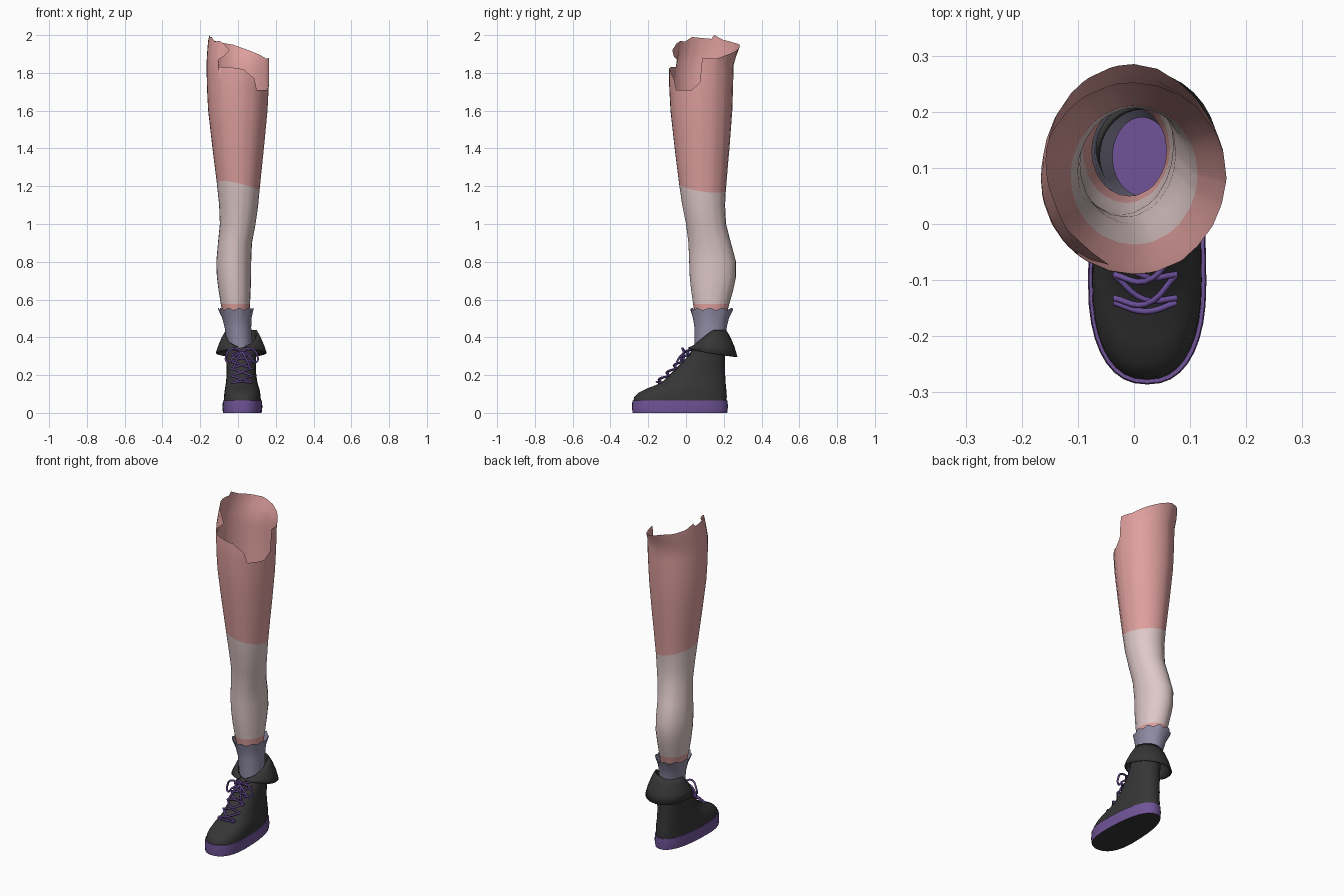
import bpy, math
from math import sin, cos, pi, radians
from mathutils import Vector

if "Cube" in bpy.data.objects:
    bpy.data.objects.remove(bpy.data.objects["Cube"])


def material(name, rgb):
    m = bpy.data.materials.new(name)
    lin = [((c / 255 + 0.055) / 1.055) ** 2.4 for c in rgb]
    m.diffuse_color = (*lin, 1)
    m.use_nodes = True
    m.node_tree.nodes["Principled BSDF"].inputs["Base Color"].default_value = m.diffuse_color
    return m


PINK = material("pink stocking", (222, 160, 158))
PALE = material("pale skin", (222, 200, 200))
GREY = material("grey sock", (143, 139, 164))
BLACK = material("black leather", (54, 54, 54))
PURPLE = material("purple sole", (112, 84, 152))
LACE = material("purple lace", (106, 78, 152))


def interp(table, v):
    """Linear lookup in rows of (key, value, value...)."""
    if v <= table[0][0]:
        return table[0][1:]
    for a, b in zip(table, table[1:]):
        if v <= b[0]:
            t = (v - a[0]) / (b[0] - a[0])
            return [p + (q - p) * t for p, q in zip(a[1:], b[1:])]
    return table[-1][1:]


def loft(name, rings, mats, rule=None, closed=True, caps="", extra=None, angle=50):
    """Skin a stack of rings; rule(row) picks the material slot."""
    n = len(rings[0])
    verts = [p for r in rings for p in r]
    faces, slots = [], []
    for i in range(len(rings) - 1):
        for j in range(n if closed else n - 1):
            k = (j + 1) % n
            faces.append((i * n + j, i * n + k, (i + 1) * n + k, (i + 1) * n + j))
            slots.append(rule(i) if rule else 0)
    if "b" in caps:
        faces.append(tuple(range(n))[::-1])
        slots.append(len(mats) - 1)
    if "t" in caps:
        faces.append(tuple(range(len(verts) - n, len(verts))))
        slots.append(0)
    if extra:
        faces.append(tuple(range(len(verts), len(verts) + len(extra))))
        slots.append(0)
        verts += extra
    me = bpy.data.meshes.new(name)
    me.from_pydata(verts, [], faces)
    for m in mats:
        me.materials.append(m)
    for p, s in zip(me.polygons, slots):
        p.material_index = s
    ob = bpy.data.objects.new(name, me)
    bpy.context.collection.objects.link(ob)
    bpy.ops.object.select_all(action="DESELECT")
    ob.select_set(True)
    bpy.context.view_layer.objects.active = ob
    bpy.ops.object.shade_smooth_by_angle(angle=radians(angle))
    return ob


# Leg: z, xmin, xmax, ymin, ymax
LEG = [(0.50, -0.075, 0.058, 0.05, 0.21), (0.58, -0.092, 0.064, 0.037, 0.23),
       (0.65, -0.103, 0.067, 0.027, 0.25), (0.72, -0.112, 0.07, 0.02, 0.265),
       (0.80, -0.115, 0.07, 0.017, 0.265), (0.90, -0.106, 0.074, 0.013, 0.238),
       (1.0, -0.096, 0.093, 0.0, 0.212), (1.1, -0.1, 0.107, -0.02, 0.207),
       (1.2, -0.11, 0.116, -0.035, 0.212), (1.4, -0.135, 0.137, -0.06, 0.23),
       (1.6, -0.158, 0.156, -0.082, 0.245), (1.75, -0.166, 0.164, -0.09, 0.25),
       (1.86, -0.166, 0.165, -0.088, 0.252), (1.93, -0.162, 0.162, -0.078, 0.285),
       (2.0, -0.155, 0.155, -0.06, 0.285)]


def leg_point(deg, z):
    x0, x1, y0, y1 = interp(LEG, z)
    a = radians(deg)
    return ((x0 + x1) / 2 + (x1 - x0) / 2 * cos(a), (y0 + y1) / 2 + (y1 - y0) / 2 * sin(a), z)


# Ragged top edge: angle, height
EDGE = [(0, 1.88), (25, 1.875), (50, 1.9), (75, 1.925), (100, 1.95), (125, 1.96), (150, 1.975),
        (168, 2.0), (172, 1.98), (190, 1.985), (207, 1.99), (220, 1.965), (231, 1.97), (233, 1.83),
        (255, 1.83), (280, 1.82), (302, 1.77), (308, 1.71), (343, 1.71), (358, 1.75)]
degs = sorted({e[0] for e in EDGE} | set(range(0, 350, 15)))


def band(d):
    return 1.197 - 0.026 * cos(radians(d)) - 0.018 * sin(radians(d))


rows = [[z] * len(degs) for z in (0.5, 0.577, 0.65, 0.72, 0.8, 0.9, 1.0, 1.1)]
rows.append([band(d) for d in degs])
rows += [[z] * len(degs) for z in (1.3, 1.4, 1.5, 1.6, 1.69)]
rows += [[1.69 + (interp(EDGE, d)[0] - 1.69) * t for d in degs] for t in (0.35, 0.6, 0.8, 1)]
flap = [leg_point(*p) for p in ((231, 1.87), (242, 1.885), (254, 1.92), (242, 1.955), (231, 1.97))]
loft("leg", [[leg_point(d, z) for d, z in zip(degs, r)] for r in rows], [PINK, PALE],
     lambda i: 1 if 1 <= i < 8 else 0, extra=flap, angle=60)

# Sock with a wavy flared top: z, centre x, centre y, radius x, radius y
SOCK = [(0.28, 0.014, 0.12, 0.052, 0.07), (0.36, 0.008, 0.125, 0.068, 0.08),
        (0.45, 0.0, 0.13, 0.07, 0.085), (0.5, -0.006, 0.132, 0.077, 0.095),
        (0.55, -0.012, 0.136, 0.092, 0.114)]
N = 40
sock = []
for z, cx, cy, rx, ry in SOCK:
    w = max(0, z - 0.5) * 20
    sock.append([(cx + rx * (1 + 0.035 * w * cos(10 * a)) * cos(a),
                  cy + ry * (1 + 0.035 * w * cos(10 * a)) * sin(a),
                  z + 0.006 * w * cos(10 * a + 1)) for a in (2 * pi * k / N for k in range(N))])
loft("sock", sock, [GREY], angle=80)


def foot_ring(z, yf, yb, x0, x1, mid, e, tilt=0):
    """Foot outline: blunt toe at yf, heel at yb, widest at fraction mid."""
    pts, cx, w, yc = [], (x0 + x1) / 2, (x1 - x0) / 2, yf + (yb - yf) * mid
    for k in range(36):
        c, s = cos(2 * pi * k / 36), sin(2 * pi * k / 36)
        sx = math.copysign(abs(c) ** (2 / e), c)
        sy = math.copysign(abs(s) ** (2 / e), s)
        pts.append((cx + w * sx, yc + sy * (yb - yc if s > 0 else yc - yf), z + tilt * (s + 1) / 2))
    return pts


# Sole
loft("sole", [foot_ring(0, -0.283, 0.218, -0.08, 0.125, 0.36, 2.35),
              foot_ring(0.03, -0.286, 0.222, -0.082, 0.129, 0.36, 2.35),
              foot_ring(0.066, -0.284, 0.22, -0.08, 0.127, 0.36, 2.35)],
     [PURPLE, BLACK], caps="bt", angle=40)

# Boot upper
BOOT = [(0.062, -0.278, 0.214, -0.075, 0.121, 0.36, 2.35, 0),
        (0.085, -0.274, 0.216, -0.074, 0.12, 0.36, 2.35, 0),
        (0.108, -0.25, 0.215, -0.072, 0.117, 0.37, 2.35, 0),
        (0.128, -0.21, 0.213, -0.069, 0.113, 0.39, 2.35, 0),
        (0.146, -0.162, 0.211, -0.066, 0.107, 0.42, 2.3, 0),
        (0.17, -0.12, 0.209, -0.063, 0.101, 0.45, 2.3, 0),
        (0.21, -0.078, 0.207, -0.06, 0.096, 0.47, 2.2, 0),
        (0.25, -0.038, 0.206, -0.06, 0.095, 0.5, 2.15, 0.01),
        (0.29, 0.0, 0.205, -0.061, 0.095, 0.5, 2.1, 0.03),
        (0.32, 0.022, 0.206, -0.063, 0.097, 0.5, 2.0, 0.06),
        (0.345, 0.038, 0.208, -0.065, 0.099, 0.5, 2.0, 0.088)]
loft("boot_upper", [foot_ring(*b) for b in BOOT], [BLACK], caps="b", angle=60)

# Fold-over cuff, open at the front
cuff = [[], [], [], []]
for k in range(33):
    a = radians(14 + 332 * k / 32)
    t = (1 - cos(a)) / 2
    top, low = 0.35 + 0.09 * min(1, 1.6 * t) ** 0.9, 0.348 - 0.05 * t ** 0.7
    flare = min(1, 0.25 + 1.8 * t)
    for row, (out, f) in zip(cuff, ((0.05, 0), (0.038, 0.35), (0.018, 0.75), (0, 1))):
        rx, ry = 0.085 + out * flare, 0.09 + out * (1.2 * flare if t > 0.5 else 0.5)
        row.append((0.017 + rx * sin(a), 0.122 - ry * cos(a), low + (top - low) * f))
ob = loft("boot_cuff", [r for r in cuff], [BLACK], closed=False, angle=60)
mod = ob.modifiers.new("thickness", "SOLIDIFY")
mod.thickness, mod.offset = 0.009, -1


def cord(name, paths, radius=0.0055):
    cu = bpy.data.curves.new(name, "CURVE")
    cu.dimensions, cu.bevel_depth, cu.bevel_resolution, cu.resolution_u = "3D", radius, 1, 5
    cu.use_fill_caps = True
    for pts in paths:
        sp = cu.splines.new("BEZIER")
        sp.bezier_points.add(len(pts) - 1)
        for bp, p in zip(sp.bezier_points, pts):
            bp.co = Vector(p)
            bp.handle_left_type = bp.handle_right_type = "AUTO"
    cu.materials.append(LACE)
    ob = bpy.data.objects.new(name, cu)
    bpy.context.collection.objects.link(ob)


# Criss-cross laces up the front slope
CX = 0.02
steps = [(-0.148, 0.163), (-0.106, 0.196), (-0.066, 0.236), (-0.03, 0.272), (0.004, 0.31), (0.028, 0.34)]
paths = [[(CX - 0.056, -0.14, 0.16), (CX, -0.156, 0.165), (CX + 0.056, -0.14, 0.16)]]
for i, ((ya, za), (yb, zb)) in enumerate(zip(steps, steps[1:])):
    for s in (-1, 1):
        paths.append([(CX - s * 0.056, ya + 0.016, za), (CX, (ya + yb) / 2 - 0.012 - 0.004 * s, (za + zb) / 2),
                      (CX + s * 0.056, yb + 0.016, zb)])
cord("laces", paths)

# Bow loops and hanging ends
bow = []
for s in (-1, 1):
    bow.append([(CX, -0.005, 0.325), (CX + s * 0.045, -0.02, 0.342), (CX + s * 0.082, -0.01, 0.305),
                (CX + s * 0.075, -0.02, 0.268), (CX + s * 0.04, -0.025, 0.3), (CX, -0.008, 0.322)])
    bow.append([(CX, -0.008, 0.322), (CX + s * 0.025, -0.04, 0.285), (CX + s * 0.045, -0.06, 0.235)])
cord("lace_bow", bow)
